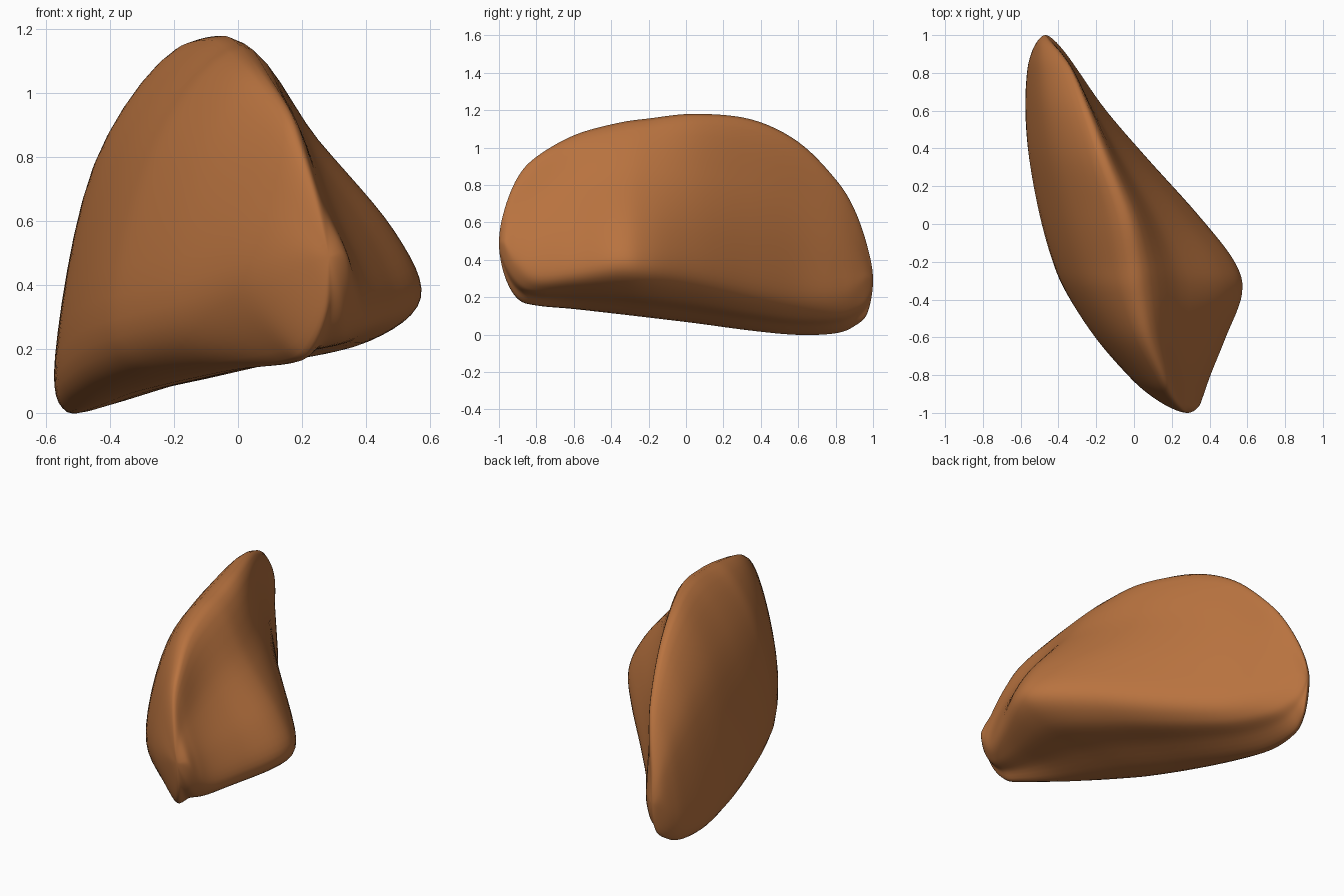
import bpy, bmesh
from mathutils import Vector

if "Cube" in bpy.data.objects:
    bpy.data.objects.remove(bpy.data.objects["Cube"])

# Cross-sections along y: y, top ridge (x,z), left bulge, bottom edge, right bulge
SECTIONS = [
    (0.97, -0.45, 0.47, -0.51, 0.28, -0.48, 0.12, -0.42, 0.29),
    (0.90, -0.39, 0.67, -0.545, 0.22, -0.51, 0.05, -0.36, 0.24),
    (0.80, -0.33, 0.83, -0.565, 0.19, -0.53, 0.012, -0.29, 0.21),
    (0.60, -0.25, 1.03, -0.572, 0.18, -0.53, 0.003, -0.15, 0.21),
    (0.35, -0.16, 1.15, -0.555, 0.20, -0.47, 0.025, 0.065, 0.25),
    (0.05, -0.05, 1.18, -0.50, 0.25, -0.38, 0.065, 0.335, 0.31),
    (-0.20, 0.00, 1.155, -0.43, 0.28, -0.27, 0.095, 0.53, 0.345),
    (-0.37, 0.02, 1.13, -0.355, 0.30, -0.18, 0.115, 0.57, 0.36),
    (-0.60, 0.07, 1.065, -0.205, 0.34, -0.04, 0.143, 0.485, 0.33),
    (-0.80, 0.15, 0.95, -0.03, 0.40, 0.13, 0.165, 0.405, 0.32),
    (-0.90, 0.19, 0.84, 0.08, 0.44, 0.20, 0.20, 0.37, 0.38),
    (-0.97, 0.24, 0.67, 0.19, 0.48, 0.26, 0.32, 0.34, 0.47),
]
BACK_POLE = Vector((-0.47, 1.0, 0.29))
FRONT_POLE = Vector((0.285, -1.0, 0.49))
STEPS = 6


def spline(a, b, c, d, t):
    return 0.5 * (2 * b + (c - a) * t + (2 * a - 5 * b + 4 * c - d) * t * t
                  + (3 * b - a - 3 * c + d) * t ** 3)


def between(a, b, fx, fz):
    return Vector((a.x + (b.x - a.x) * fx, a.y, a.z + (b.z - a.z) * fz))


def section(row):
    """Smooth closed outline through the corner points and fill-in points."""
    y = row[0]
    top, left, bottom, right = [Vector((row[i], y, row[i + 1])) for i in (1, 3, 5, 7)]
    shoulder = between(top, right, 0.85, 0.73)
    keys = [top, between(top, left, 0.66, 0.34), left, bottom,
            between(bottom, right, 0.45, 0.24), between(bottom, right, 0.8, 0.47),
            right, shoulder, between(top, shoulder, 0.5, 0.5)]
    n = len(keys)
    return [spline(keys[i - 1], keys[i], keys[(i + 1) % n], keys[(i + 2) % n], s / STEPS)
            for i in range(n) for s in range(STEPS)]


def mirrored(ring, pole):
    """Phantom ring past a pole so the end closes round."""
    return [Vector((2 * pole.x - p.x, p.y, 2 * pole.z - p.z)) for p in ring]


# Loft the outlines with rounded ends
body = [section(r) for r in SECTIONS]
count = len(body[0])
rings = ([mirrored(body[0], BACK_POLE), [BACK_POLE] * count] + body
         + [[FRONT_POLE] * count, mirrored(body[-1], FRONT_POLE)])
loft = []
for k in range(1, len(rings) - 2):
    for s in range(STEPS):
        loft.append([spline(*(rings[k + j][i] for j in (-1, 0, 1, 2)), s / STEPS)
                     for i in range(count)])
loft.append(rings[-2])

bm = bmesh.new()
grid = [[bm.verts.new(p) for p in ring] for ring in loft]
for a, b in zip(grid, grid[1:]):
    for i in range(count):
        j = (i + 1) % count
        bm.faces.new((a[i], a[j], b[j], b[i]))
bmesh.ops.remove_doubles(bm, verts=bm.verts, dist=0.0005)
bmesh.ops.recalc_face_normals(bm, faces=bm.faces)
for f in bm.faces:
    f.smooth = True

# Stone body
mesh = bpy.data.meshes.new("stone")
bm.to_mesh(mesh)
bm.free()
stone = bpy.data.objects.new("stone", mesh)
bpy.context.collection.objects.link(stone)
mat = bpy.data.materials.new("brown_stone")
mat.diffuse_color = (0.48, 0.17, 0.05, 1)
mat.use_nodes = True
mat.node_tree.nodes["Principled BSDF"].inputs["Base Color"].default_value = mat.diffuse_color
mesh.materials.append(mat)
